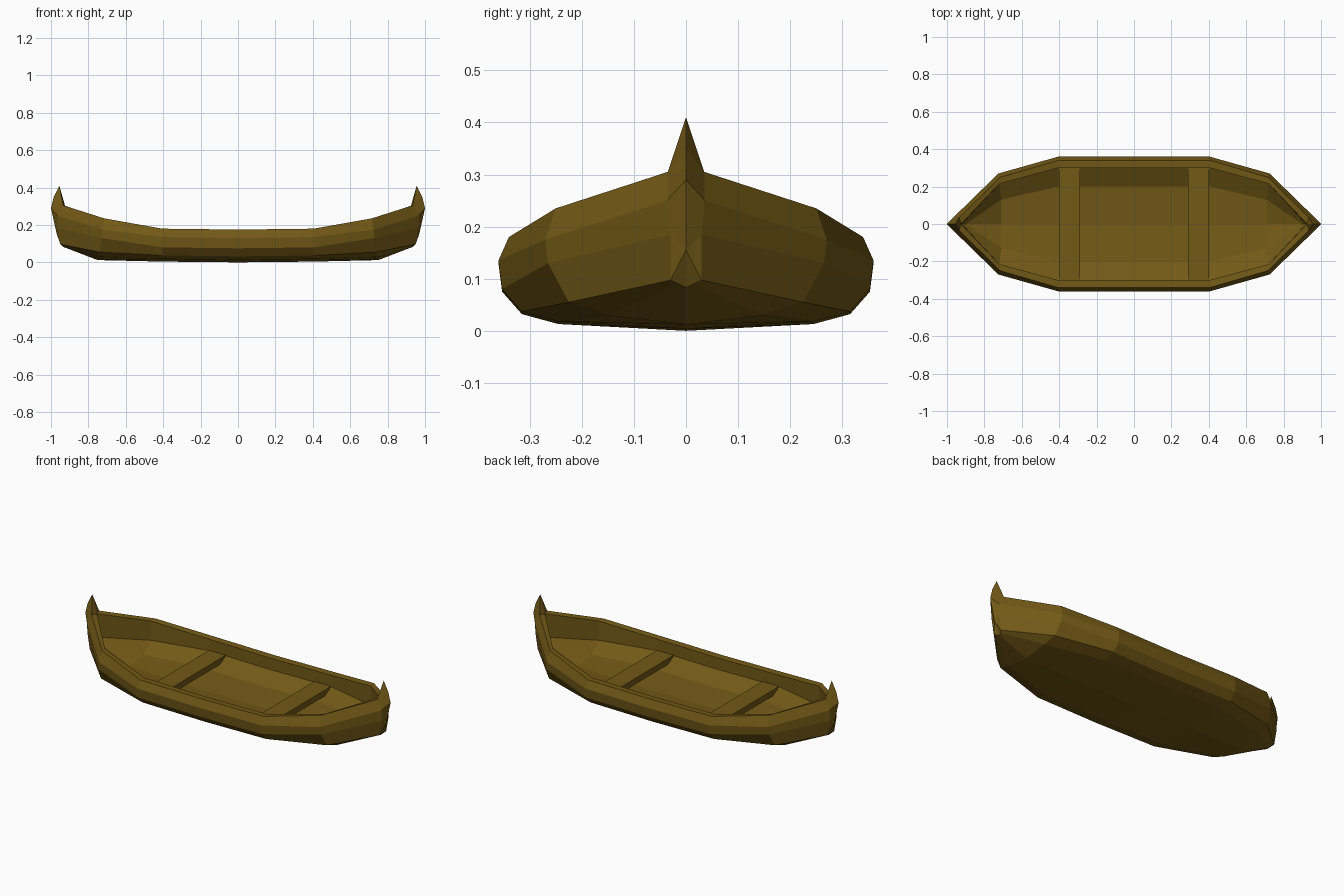
import bpy, bmesh

if "Cube" in bpy.data.objects:
    bpy.data.objects.remove(bpy.data.objects["Cube"])

mat = bpy.data.materials.new("olive_wood")
mat.diffuse_color = (0.17, 0.10, 0.008, 1)
mat.use_nodes = True
mat.node_tree.nodes["Principled BSDF"].inputs["Base Color"].default_value = mat.diffuse_color


def finish(name, bm, axes):
    """Turn a bmesh into a mirrored, flat-shaded object."""
    me = bpy.data.meshes.new(name)
    for ax in axes:
        n = len(bm.verts)
        bmesh.ops.mirror(bm, geom=bm.verts[:] + bm.edges[:] + bm.faces[:],
                         axis=ax, merge_dist=0)
    bmesh.ops.remove_doubles(bm, verts=bm.verts[:], dist=0.0005)
    bmesh.ops.recalc_face_normals(bm, faces=bm.faces[:])
    bm.to_mesh(me)
    bm.free()
    ob = bpy.data.objects.new(name, me)
    ob.data.materials.append(mat)
    bpy.context.collection.objects.link(ob)
    return ob


# Cross-sections of one hull quarter: inside keel -> rim -> outside keel
mid = [(0, .04), (.20, .055), (.30, .11), (.30, .178), (.34, .18),
       (.36, .135), (.353, .08), (.315, .037), (.245, .018), (0, .004)]
centre = [(0, y, max(z - .005, 0)) for y, z in mid]
mid = [(.405, y, z) for y, z in mid]
shoulder = [(.71, 0, .05), (.71, .13, .068), (.72, .215, .118), (.72, .215, .232),
            (.715, .25, .235), (.725, .27, .175), (.73, .265, .13),
            (.74, .225, .055), (.75, .15, .03), (.75, 0, .012)]
end = [(.89, 0, .11), (.90, 0, .13), (.92, 0, .165), (.925, 0, .303),
       (.935, .035, .305), (.965, .036, .25), (.965, .030, .185),
       (.95, .030, .097), (.94, .015, .09), (.935, 0, .083)]

# Hull skin between sections
bm = bmesh.new()
rows = [[bm.verts.new(p) for p in s] for s in (centre, mid, shoulder, end)]
for a, b in zip(rows, rows[1:]):
    for i in range(9):
        bm.faces.new((a[i], a[i + 1], b[i + 1], b[i]))

# Pointed stem post closing the end
e = rows[-1]
peak, s1, s2, s3 = [bm.verts.new((x, 0, z)) for x, z in
                    ((.955, .41), (.985, .35), (1.0, .29), (.97, .155))]
for f in ((e[3], e[4], peak), (e[4], s1, peak), (e[4], e[5], s2, s1),
          (e[5], e[6], s3, s2), (e[6], e[7], s3), (e[7], e[8], e[9], s3)):
    bm.faces.new(f)
finish("hull", bm, "XY")

# Two plank seats
for name, x in (("left_seat", -.345), ("right_seat", .345)):
    bm = bmesh.new()
    bmesh.ops.create_cube(bm, size=1)
    bmesh.ops.scale(bm, vec=(.11, .60, .035), verts=bm.verts[:])
    bmesh.ops.translate(bm, vec=(x, 0, .095), verts=bm.verts[:])
    finish(name, bm, "")
